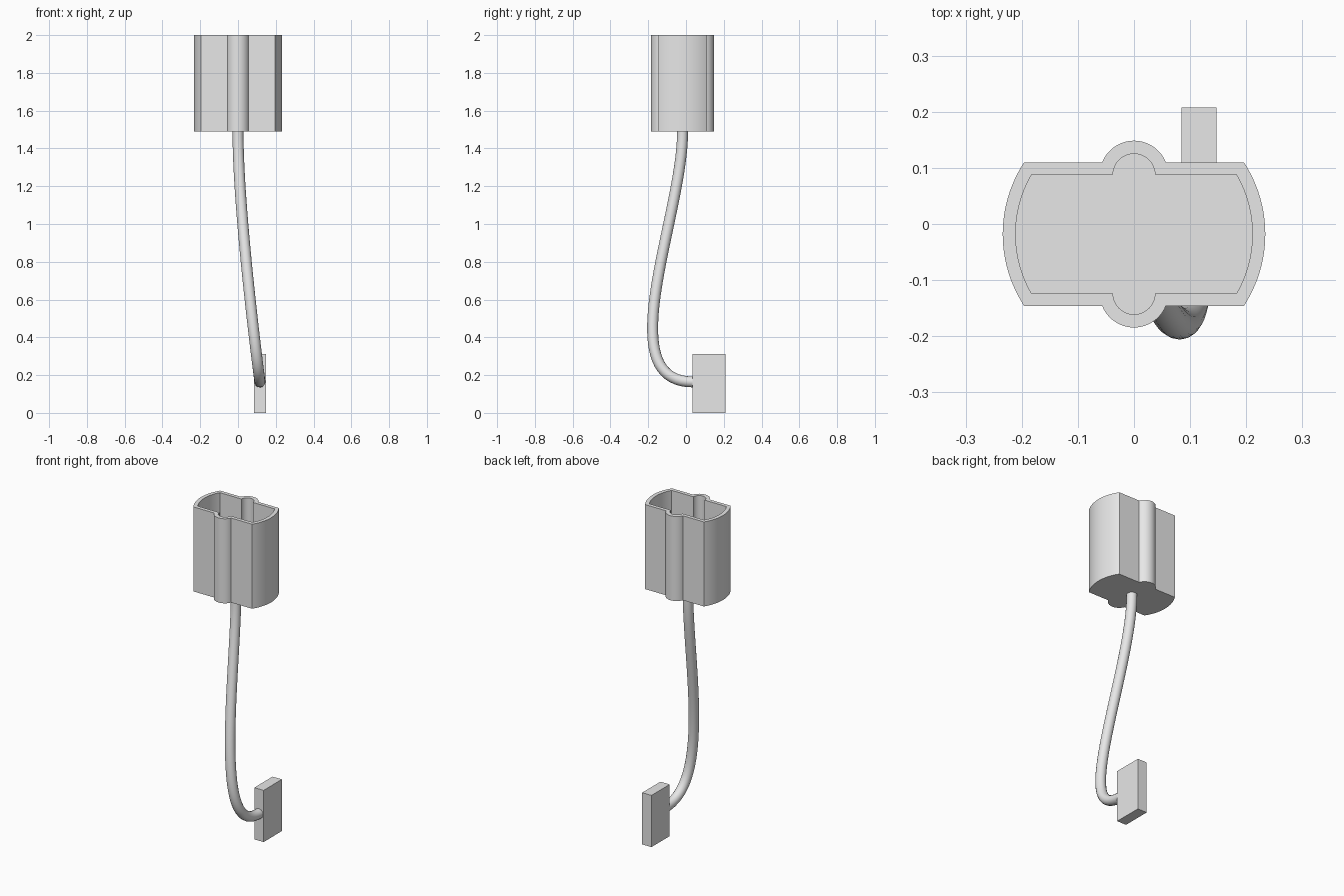
import bpy, bmesh
from math import asin, sin, cos, pi
from mathutils import Vector

cube = bpy.data.objects.get("Cube")
if cube:
    bpy.data.objects.remove(cube, do_unlink=True)

grey = bpy.data.materials.new("plain_grey")
grey.use_nodes = True
grey.diffuse_color = (0.8, 0.8, 0.8, 1)
grey.node_tree.nodes["Principled BSDF"].inputs["Base Color"].default_value = (0.8, 0.8, 0.8, 1)

HOUSING_Y = -0.018
HOUSING_BOTTOM, HOUSING_TOP = 1.49, 2.0
FLOOR = HOUSING_BOTTOM + 0.03


def add_object(name, data):
    obj = bpy.data.objects.new(name, data)
    bpy.context.collection.objects.link(obj)
    obj.data.materials.append(grey)
    return obj


def mesh_object(name, bm):
    bmesh.ops.recalc_face_normals(bm, faces=bm.faces)
    mesh = bpy.data.meshes.new(name)
    bm.to_mesh(mesh)
    bm.free()
    return add_object(name, mesh)


def select_only(obj):
    bpy.ops.object.select_all(action="DESELECT")
    obj.select_set(True)
    bpy.context.view_layer.objects.active = obj


def arc(radius, start, end, steps, centre_y=0):
    angles = [start + (end - start) * i / steps for i in range(steps + 1)]
    return [Vector((radius * cos(a), centre_y + radius * sin(a))) for a in angles]


def housing_outline(end_radius, half_depth, bump_radius, bump_y=0.1055):
    """Curved end plus one bump, repeated by a half turn."""
    a = asin(half_depth / end_radius)
    b = asin((half_depth - bump_y) / bump_radius)
    half = arc(end_radius, -a, a, 24) + arc(bump_radius, b, pi - b, 24, bump_y)
    return half + [-p for p in half]


# Open housing: outer wall, rim, inner wall and floor
outer = housing_outline(0.234, 0.128, 0.061)
inner = housing_outline(0.211, 0.106, 0.0375)
bm = bmesh.new()
rings = []
for outline, z in ((outer, HOUSING_BOTTOM), (outer, HOUSING_TOP),
                   (inner, HOUSING_TOP), (inner, FLOOR)):
    rings.append([bm.verts.new((p.x, p.y + HOUSING_Y, z)) for p in outline])
count = len(outer)
for low, high in zip(rings, rings[1:]):
    for i in range(count):
        j = (i + 1) % count
        bm.faces.new((low[i], low[j], high[j], high[i]))
bm.faces.new(rings[0][::-1])
bm.faces.new(rings[-1])
housing = mesh_object("connector_housing", bm)
select_only(housing)
bpy.ops.object.shade_smooth_by_angle()

# Flat end block
bm = bmesh.new()
bmesh.ops.create_cube(bm, size=1)
bmesh.ops.scale(bm, vec=(0.062, 0.174, 0.312), verts=bm.verts)
bmesh.ops.translate(bm, vec=(0.116, 0.121, 0.156), verts=bm.verts)
mesh_object("end_block", bm)

# Cable hanging from the housing and curling into the block
curve = bpy.data.curves.new("cable", "CURVE")
curve.dimensions = "3D"
curve.bevel_depth = 0.029
curve.bevel_resolution = 6
curve.resolution_u = 40
curve.use_fill_caps = True
spline = curve.splines.new("BEZIER")
spline.bezier_points.add(1)
ends = (((0, HOUSING_Y, HOUSING_BOTTOM), (0, 0, -0.45)),
        ((0.116, 0.036, 0.164), (0, 0.445, 0)))
for point, (co, tangent) in zip(spline.bezier_points, ends):
    point.handle_left_type = point.handle_right_type = "FREE"
    point.co = co
    point.handle_left = Vector(co) - Vector(tangent)
    point.handle_right = Vector(co) + Vector(tangent)
cable = add_object("cable", curve)
select_only(cable)
bpy.ops.object.convert(target="MESH")
bpy.ops.object.shade_smooth_by_angle()
